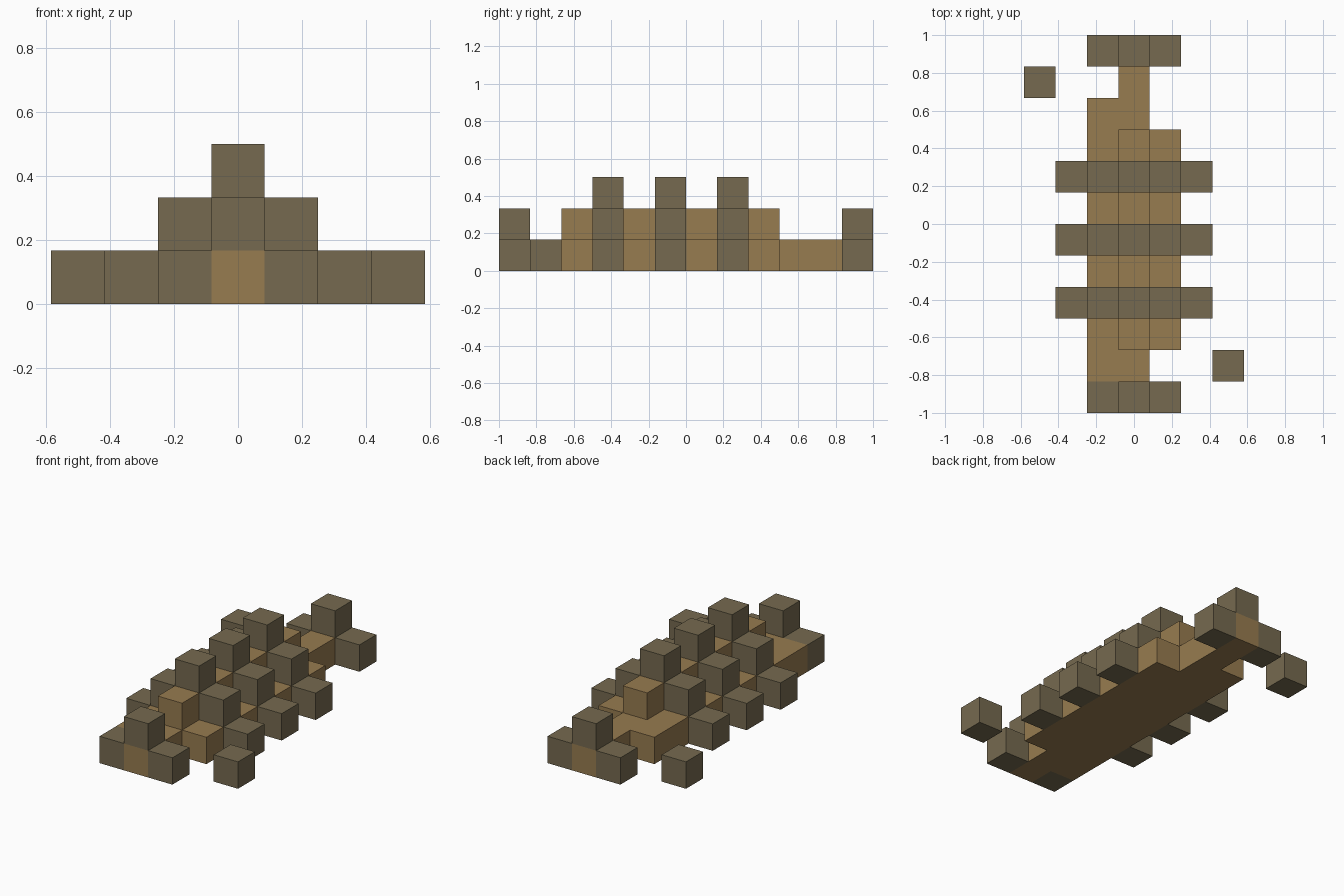
import bpy
import bmesh
from mathutils import Vector

default = bpy.data.objects.get("Cube")
if default:
    bpy.data.objects.remove(default, do_unlink=True)

CELL = 1 / 6
ROWS = 12


def make_material(name, rgb):
    mat = bpy.data.materials.new(name)
    mat.use_nodes = True
    colour = (*rgb, 1)
    mat.diffuse_color = colour
    mat.node_tree.nodes["Principled BSDF"].inputs["Base Color"].default_value = colour
    return mat


tan = make_material("tan", (0.31, 0.20, 0.08))
grey = make_material("grey brown", (0.18, 0.144, 0.08))


def block(columns, rows, level):
    """Set of grid cells (column, row, level)."""
    return {(c, r, level) for c in columns for r in rows}


# Flat belly, stepped at both ends, with a raised spine along the middle
belly = (block([0], range(ROWS), 0)
         | block([-1], range(1, 10), 0)
         | block([1], range(2, 9), 0))
spine = block([0], range(2, 9), 1)

parts = {"belly": (belly, tan), "spine": (spine, tan)}

# Three stepped ribs climbing over the body
for name, row in (("front_rib", 3), ("middle_rib", 5), ("back_rib", 7)):
    cells = (block([-2, 2], [row], 0) | block([-1, 1], [row], 1)
             | block([0], [row], 2))
    parts[name] = (cells, grey)

# End caps: two side blocks and one on top
for name, row in (("front_cap", 0), ("back_cap", ROWS - 1)):
    cells = block([-1, 1], [row], 0) | block([0], [row], 1)
    parts[name] = (cells, grey)

# Detached blocks at opposite corners
parts["front_loose_block"] = (block([3], [1], 0), grey)
parts["back_loose_block"] = (block([-3], [10], 0), grey)

occupied = set().union(*(cells for cells, _ in parts.values()))
DIRECTIONS = [Vector(v) * s for v in ((1, 0, 0), (0, 1, 0), (0, 0, 1)) for s in (1, -1)]


def build(name, cells, mat):
    """Make one part from the exposed faces of its cells."""
    bm = bmesh.new()
    for cell in sorted(cells):
        centre = Vector((cell[0], cell[1] - (ROWS - 1) / 2, cell[2] + 0.5))
        for normal in DIRECTIONS:
            if tuple(int(a + b) for a, b in zip(cell, normal)) in occupied:
                continue
            u = normal.yzx
            v = normal.cross(u)
            corners = (-u - v, u - v, u + v, v - u)
            bm.faces.new([bm.verts.new((centre + (normal + c) / 2) * CELL)
                          for c in corners])
    bmesh.ops.remove_doubles(bm, verts=bm.verts, dist=0.001)
    mesh = bpy.data.meshes.new(name)
    bm.to_mesh(mesh)
    bm.free()
    mesh.materials.append(mat)
    bpy.context.collection.objects.link(bpy.data.objects.new(name, mesh))


for part_name, (part_cells, part_material) in parts.items():
    build(part_name, part_cells, part_material)
